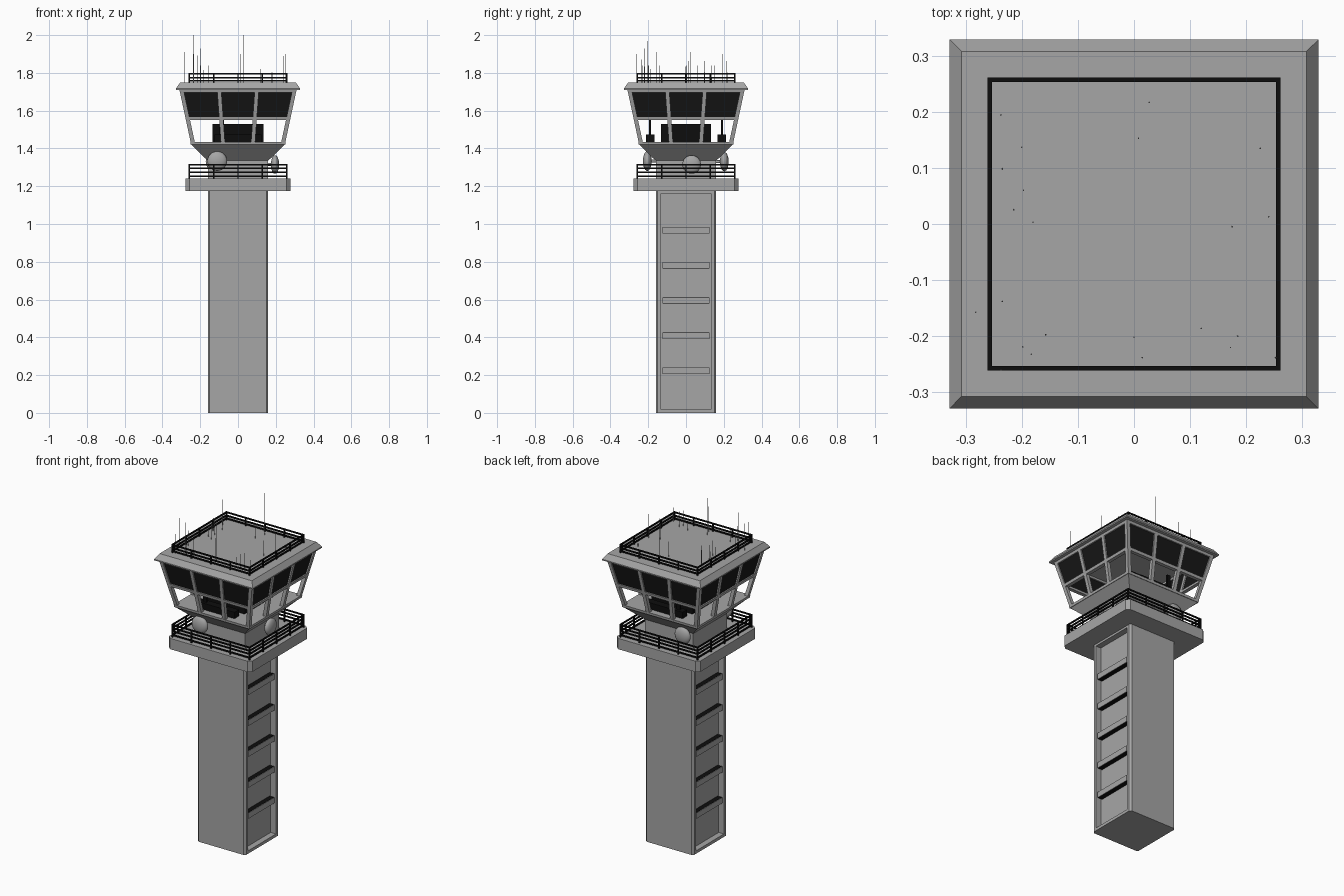
import bpy, bmesh, math
from mathutils import Matrix, Vector

if "Cube" in bpy.data.objects:
    bpy.data.objects.remove(bpy.data.objects["Cube"])


def material(name, c):
    m = bpy.data.materials.new(name)
    m.diffuse_color = (c, c, c, 1)
    m.use_nodes = True
    m.node_tree.nodes["Principled BSDF"].inputs["Base Color"].default_value = m.diffuse_color
    return m


GREY = material("concrete grey", 0.38)
BLACK = material("black metal", 0.004)
GLASS = material("dark glass", 0.008)


def solid(bm, z0, c0, s0, z1, c1=None, s1=None, turn=0):
    """Four-sided block: centre and half size at the bottom and at the top, turned by quarter turns."""
    c1, s1 = c1 or c0, s1 or s0
    vs = bmesh.ops.create_cube(bm, size=2)["verts"]
    rot = Matrix.Rotation(turn * math.pi / 2, 4, 'Z')
    for v in vs:
        z, c, s = (z1, c1, s1) if v.co.z > 0 else (z0, c0, s0)
        v.co = rot @ Vector((c[0] + v.co.x * s[0], c[1] + v.co.y * s[1], z))
    return vs


def finish(bm, name, mat, smooth=False):
    bmesh.ops.recalc_face_normals(bm, faces=bm.faces)
    me = bpy.data.meshes.new(name)
    bm.to_mesh(me)
    bm.free()
    me.materials.append(mat)
    ob = bpy.data.objects.new(name, me)
    bpy.context.collection.objects.link(ob)
    if smooth:
        for p in me.polygons:
            p.use_smooth = True
    return ob


def chamfer_corners(bm, w):
    edges = [e for e in bm.edges if abs(e.verts[0].co.z - e.verts[1].co.z) > 0.01]
    bmesh.ops.bevel(bm, geom=edges, offset=w, segments=1, affect='EDGES')


O = (0, 0)

# Shaft with a recessed panel on the left and right sides
bm = bmesh.new()
solid(bm, 0, O, (0.16, 0.16), 1.18)
chamfer_corners(bm, 0.01)
bm.normal_update()
for f in [f for f in bm.faces if abs(f.normal.x) > 0.9]:
    n = f.normal.copy()
    bmesh.ops.inset_individual(bm, faces=[f], thickness=0.025)
    r = bmesh.ops.extrude_discrete_faces(bm, faces=[f])["faces"][0]
    for v in r.verts:
        v.co -= n * 0.035
finish(bm, "shaft", GREY)

# Ledges in the recess, with black top and bottom plates
bm, bk = bmesh.new(), bmesh.new()
for i in range(5):
    z = 0.206 + i * 0.186
    for sx in (-1, 1):
        solid(bm, z, (sx * 0.14, 0), (0.016, 0.124), z + 0.034)
        for zz in (z - 0.001, z + 0.033):
            solid(bk, zz, (sx * 0.139, 0), (0.0145, 0.122), zz + 0.002)
finish(bm, "shaft_ledges", GREY)
finish(bk, "ledge_vents", BLACK)

# Balcony slab
bm = bmesh.new()
solid(bm, 1.175, O, (0.278, 0.278), 1.24)
chamfer_corners(bm, 0.02)
finish(bm, "balcony_slab", GREY)

# Neck, flared cab base and sill
bm = bmesh.new()
solid(bm, 1.24, O, (0.16, 0.16), 1.335)
solid(bm, 1.335, O, (0.16, 0.16), 1.42, O, (0.247, 0.247))
solid(bm, 1.42, O, (0.25, 0.25), 1.435, O, (0.252, 0.252))
finish(bm, "cab_base", GREY)


# Railings
def railing(name, h, z0, rails, t):
    bm = bmesh.new()
    for k in range(4):
        for z in rails:
            solid(bm, z - t, (0, -h), (h + t, t), z + t, turn=k)
        for i in range(4):
            solid(bm, z0, (-h + i * h / 2, -h), (t, t), rails[-1], turn=k)
    finish(bm, name, BLACK)


railing("balcony_railing", 0.257, 1.24, (1.253, 1.275, 1.294, 1.314), 0.0038)
railing("roof_railing", 0.257, 1.745, (1.758, 1.775, 1.795), 0.0038)


# Leaning window frames and upper dark panes, three bays on every side
def half(z):
    return 0.25 + (z - 1.43) * 0.06 / 0.28


ZB, ZT, T = 1.43, 1.715, 0.011
bm, bg = bmesh.new(), bmesh.new()
for k in range(4):
    a, b = half(ZB) - T, half(ZT) - T
    for u in (-1, -1 / 3, 1 / 3):
        solid(bm, ZB, (u * a, -a), (T, T), ZT, (u * b, -b), (T, T), turn=k)
    for z0, z1 in ((1.55, 1.567), (1.695, 1.715)):
        p, q = half(z0) - T, half(z1) - T
        solid(bm, z0, (0, -p), (p, T), z1, (0, -q), (q, T), turn=k)
    p, q = half(1.56) - T, half(1.7) - T
    solid(bg, 1.56, (0, -p), (p, 0.003), 1.7, (0, -q), (q, 0.003), turn=k)
finish(bm, "window_frames", GREY)
finish(bg, "upper_panes", GLASS)

# Roof
bm = bmesh.new()
solid(bm, 1.71, O, (0.329, 0.329), 1.717)
solid(bm, 1.717, O, (0.329, 0.329), 1.748, O, (0.307, 0.307))
finish(bm, "roof", GREY)

# Control desks and screens inside the cab
bm = bmesh.new()
for s in (-1, 1):
    solid(bm, 1.435, (s * 0.118, 0), (0.018, 0.13), 1.53)
    solid(bm, 1.435, (0, s * 0.115), (0.135, 0.018), 1.53)
    solid(bm, 1.435, (0, s * 0.19), (0.125, 0.022), 1.473)
    solid(bm, 1.47, (-0.085, s * 0.19), (0.012, 0.006), 1.555)
finish(bm, "control_desks", BLACK)

# Dishes around the neck: position, outward direction, radius
bm = bmesh.new()
for pos, out, r in (((-0.11, -0.205, 1.333), (0, -1, 0), 0.052),
                    ((-0.12, 0.203, 1.33), (0, 1, 0), 0.051),
                    ((0.196, 0.03, 1.315), (1, 0, 0), 0.049)):
    rot = Vector(out).to_track_quat('Z', 'Y').to_matrix().to_4x4()
    base = Matrix.Translation(pos) @ rot
    bmesh.ops.create_uvsphere(bm, u_segments=24, v_segments=12, radius=r,
                              matrix=base @ Matrix.Diagonal((1, 1, 0.45, 1)))
    bmesh.ops.create_cone(bm, cap_ends=True, segments=8, radius1=0.008, radius2=0.008, depth=0.05,
                          matrix=base @ Matrix.Translation((0, 0, -0.03)))
finish(bm, "dishes", GREY, smooth=True)

# Roof antennas: x, y, top height
antennas = [(-0.237, 0.195, 1.9), (-0.2, 0.137, 1.84), (-0.235, 0.098, 2.0), (-0.197, 0.06, 1.84),
            (-0.214, 0.025, 1.91), (-0.18, 0.003, 1.84), (-0.235, -0.138, 1.84), (-0.282, -0.157, 1.91),
            (-0.157, -0.197, 1.84), (-0.198, -0.219, 1.93), (-0.183, -0.232, 1.84), (-0.237, -0.26, 1.9),
            (0.008, 0.153, 1.84), (0.027, 0.217, 2.0), (0, -0.202, 1.97), (0.015, -0.238, 1.9),
            (0.12, -0.186, 1.82), (0.185, -0.2, 1.84), (0.172, -0.22, 1.84), (0.253, -0.238, 1.9),
            (0.225, 0.135, 1.84), (0.24, 0.013, 1.89), (0.175, -0.005, 1.84)]
bm = bmesh.new()
for x, y, top in antennas:
    bmesh.ops.create_cone(bm, cap_ends=True, segments=6, radius1=0.0015, radius2=0.001, depth=top - 1.74,
                          matrix=Matrix.Translation((x, y, (top + 1.74) / 2)))
finish(bm, "roof_antennas", GREY)
